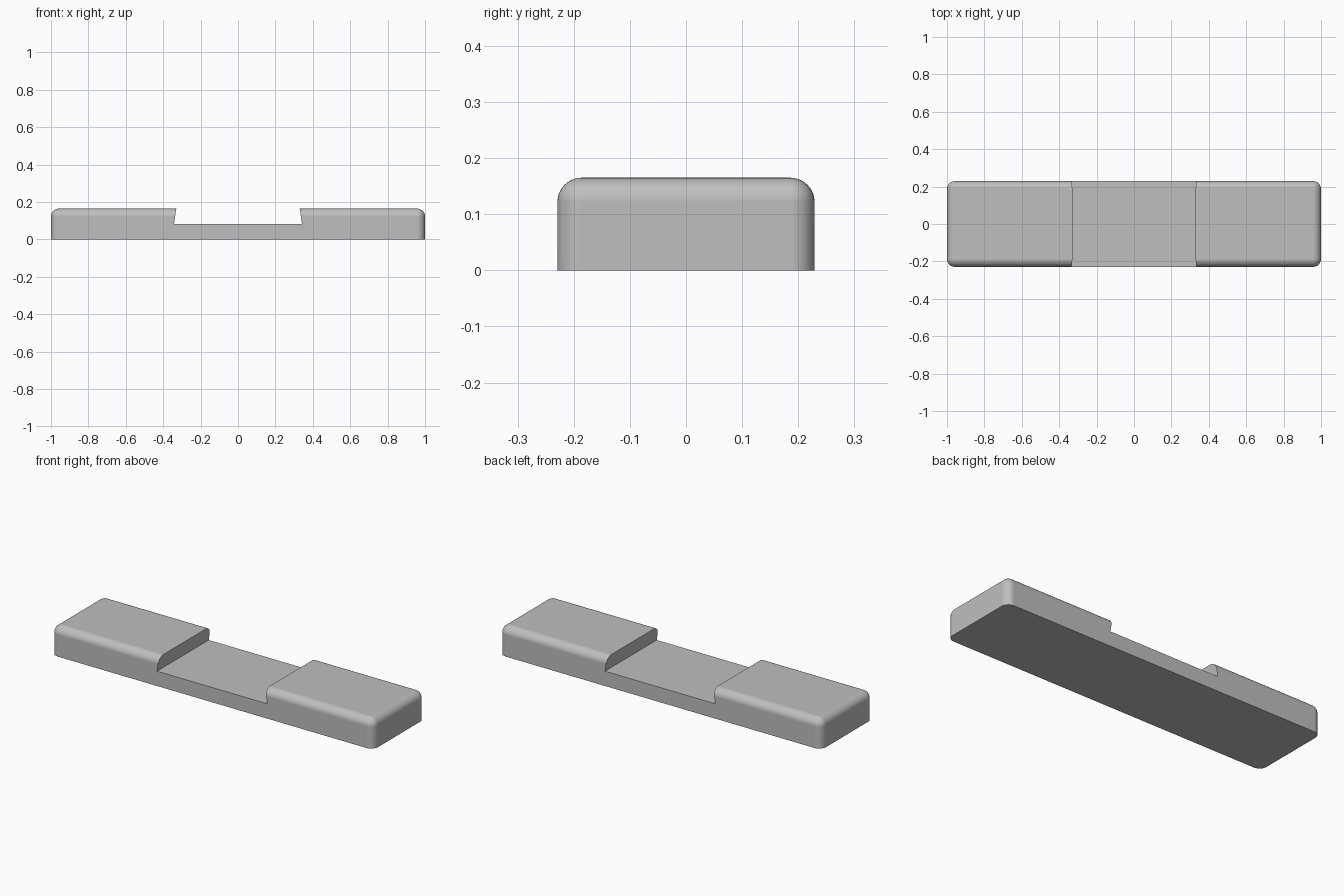
import bpy
import bmesh
from math import radians

LENGTH, WIDTH, HEIGHT = 2.0, 0.458, 0.165
RADIUS = 0.043
SLOT_FLOOR = 0.083
SLOT_TOP, SLOT_BOTTOM = 0.33, 0.342   # half widths of the dovetail slot

cube = bpy.data.objects.get("Cube")
if cube:
    bpy.data.objects.remove(cube, do_unlink=True)

# Single grey material
grey = bpy.data.materials.new("light_grey")
grey.use_nodes = True
color = (0.52, 0.52, 0.52, 1.0)
grey.diffuse_color = color
grey.node_tree.nodes["Principled BSDF"].inputs["Base Color"].default_value = color


def add_object(name, bm):
    bmesh.ops.recalc_face_normals(bm, faces=bm.faces)
    mesh = bpy.data.meshes.new(name)
    bm.to_mesh(mesh)
    bm.free()
    obj = bpy.data.objects.new(name, mesh)
    bpy.context.collection.objects.link(obj)
    mesh.materials.append(grey)
    return obj


# Bar: a block rounded on every edge except those of the flat underside
bm = bmesh.new()
bmesh.ops.create_cube(bm, size=1)
for v in bm.verts:
    v.co = (v.co.x * LENGTH, v.co.y * WIDTH, (v.co.z + 0.5) * HEIGHT)
rounded = [e for e in bm.edges if max(v.co.z for v in e.verts) > RADIUS]
bmesh.ops.bevel(bm, geom=rounded, offset=RADIUS, segments=10,
                profile=0.5, affect='EDGES')
bar = add_object("slotted_bar", bm)

# Dovetail slot cutter: undercut profile swept across the full width
rise = HEIGHT - SLOT_FLOOR
over = 0.05
top_half = SLOT_TOP - (SLOT_BOTTOM - SLOT_TOP) * over / rise
profile = [(-SLOT_BOTTOM, SLOT_FLOOR), (SLOT_BOTTOM, SLOT_FLOOR),
           (top_half, HEIGHT + over), (-top_half, HEIGHT + over)]
bm = bmesh.new()
face = bm.faces.new([bm.verts.new((x, -WIDTH, z)) for x, z in profile])
sweep = bmesh.ops.extrude_face_region(bm, geom=[face])
for item in sweep["geom"]:
    if isinstance(item, bmesh.types.BMVert):
        item.co.y = WIDTH
cutter = add_object("slot_cutter", bm)
cutter.hide_render = True

# Cut the slot, then discard the cutter
bpy.ops.object.select_all(action='DESELECT')
bar.select_set(True)
bpy.context.view_layer.objects.active = bar
cut = bar.modifiers.new("slot", 'BOOLEAN')
cut.operation = 'DIFFERENCE'
cut.solver = 'EXACT'
cut.object = cutter
bpy.ops.object.modifier_apply(modifier=cut.name)
bpy.data.objects.remove(cutter, do_unlink=True)

# Smooth rounding with crisp slot and underside edges
bpy.ops.object.shade_smooth_by_angle(angle=radians(30))
weighted = bar.modifiers.new("flat_face_normals", 'WEIGHTED_NORMAL')
weighted.keep_sharp = True
